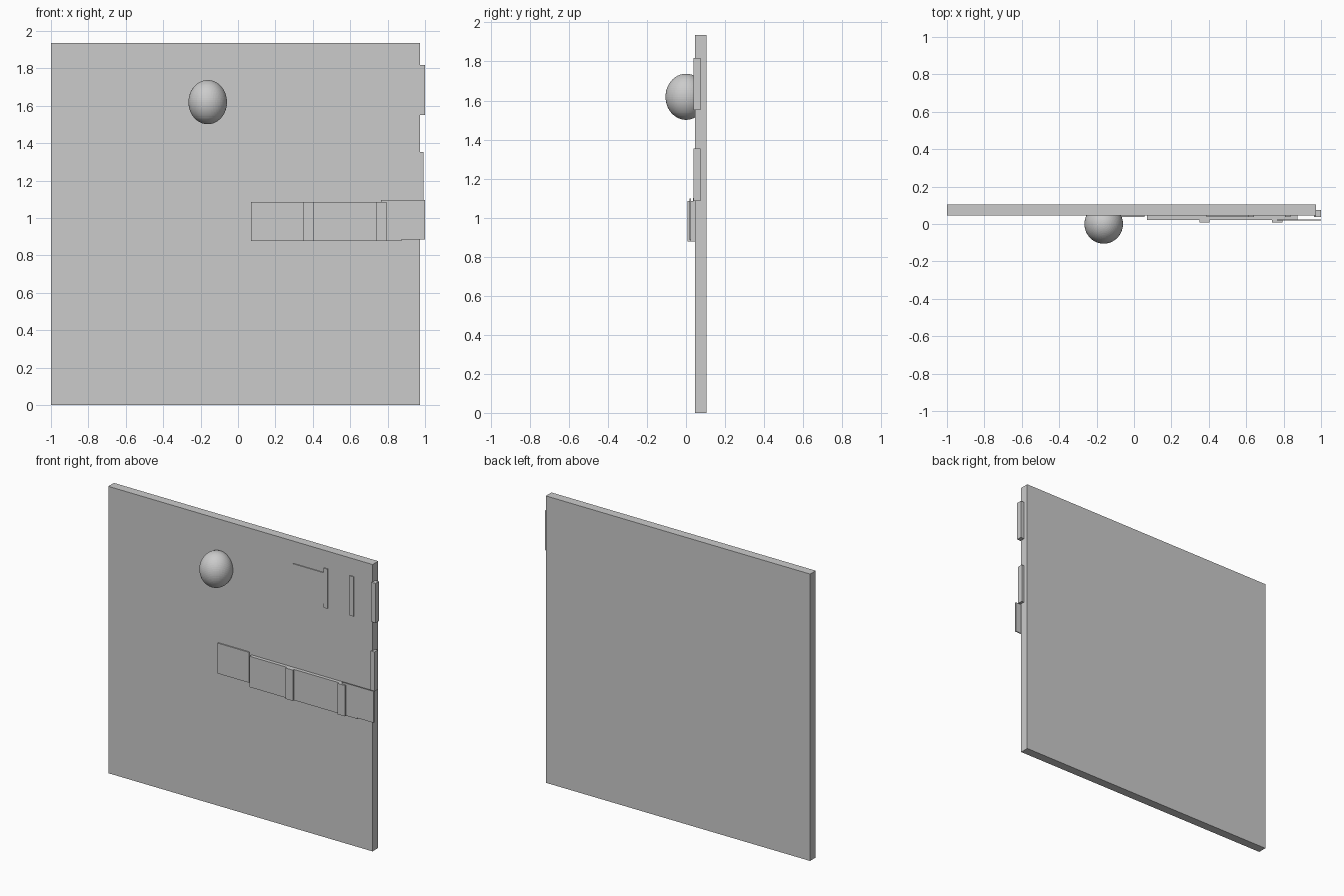
import bpy, bmesh
from mathutils import Matrix

if "Cube" in bpy.data.objects:
    bpy.data.objects.remove(bpy.data.objects["Cube"])


def finish(name, bm):
    mesh = bpy.data.meshes.new(name)
    bm.to_mesh(mesh)
    bm.free()
    obj = bpy.data.objects.new(name, mesh)
    bpy.context.collection.objects.link(obj)
    return obj


def box(name, x, y, z):
    """Box from (min, max) ranges on each axis."""
    bm = bmesh.new()
    size = [b - a for a, b in (x, y, z)]
    mid = [(a + b) / 2 for a, b in (x, y, z)]
    bmesh.ops.create_cube(bm, size=1, matrix=Matrix.Translation(mid) @ Matrix.Diagonal((*size, 1)))
    return finish(name, bm)


# Main slab
box("panel", (-1, 0.973), (0.045, 0.105), (0, 1.936))

# Slightly tall ball, half sunk in the panel
bm = bmesh.new()
bmesh.ops.create_uvsphere(bm, u_segments=64, v_segments=32, radius=1,
                          matrix=Matrix.Translation((-0.162, 0, 1.619)) @ Matrix.Diagonal((0.103, 0.105, 0.118, 1)))
finish("knob", bm)

# Upright bars inset in the panel
for i, (x, z) in enumerate([(0.612, 1.551), (0.807, 1.551), (0.971, 1.551), (0.963, 1.086)]):
    box(f"upright_bar_{i + 1}", (x, x + 0.029), (0.038, 0.074), (z, z + 0.267))

# Thin plates on the face
box("upper_plate", (0.385, 0.614), (0.039, 0.066), (1.579, 1.786))
box("left_plate", (-0.178, 0.055), (0.037, 0.046), (0.896, 1.101))
box("right_plate", (0.765, 1.0), (0.018, 0.025), (0.885, 1.097))

# Horizontal latch bar with two raised bands
box("latch_bar", (0.07, 0.874), (0.021, 0.046), (0.877, 1.085))
for side, x in (("left", 0.349), ("right", 0.738)):
    box(f"latch_band_{side}", (x, x + 0.055), (0.008, 0.022), (0.877, 1.085))
